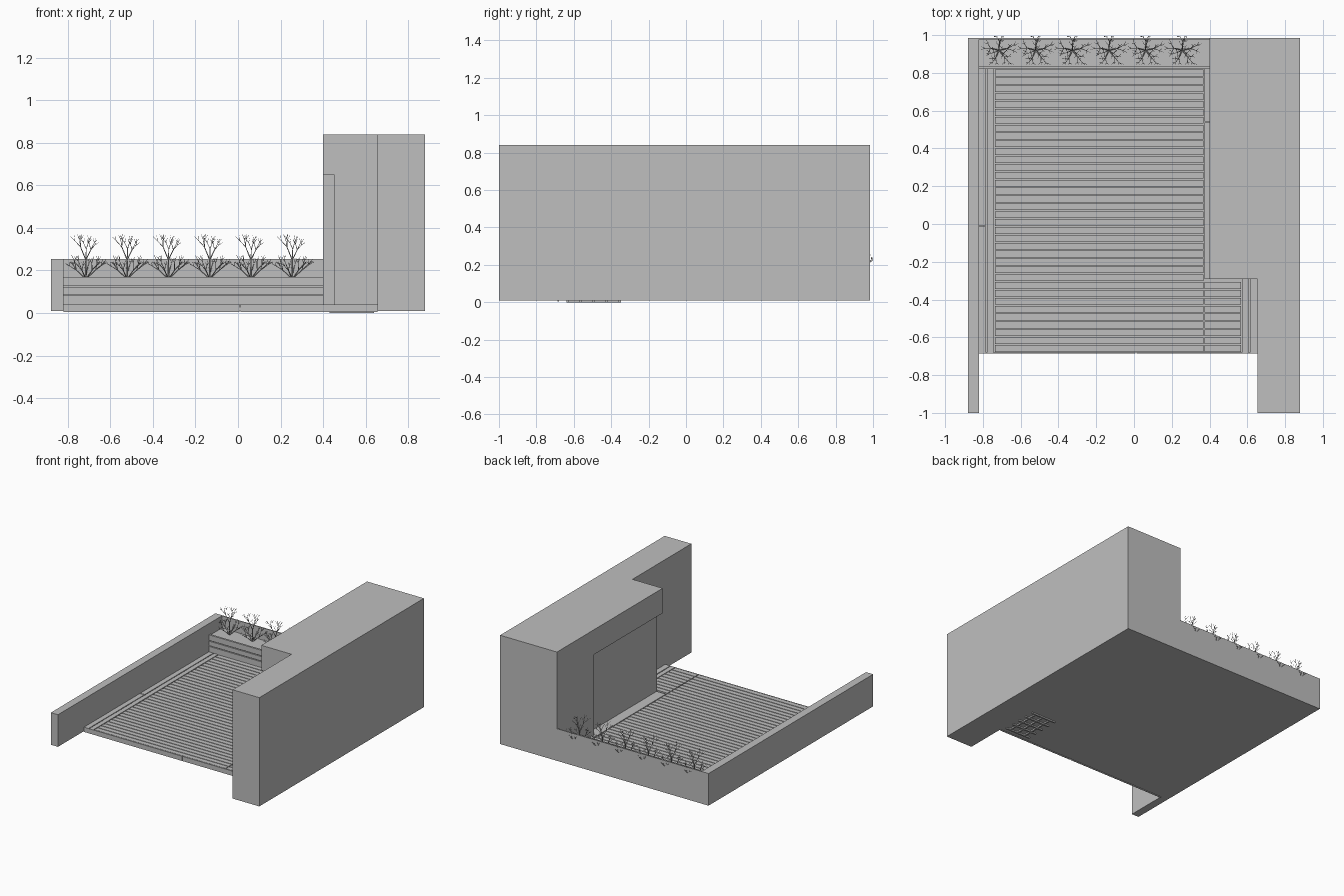
import bpy, bmesh, math, random
from mathutils import Vector, Matrix

cube = bpy.data.objects.get("Cube")
if cube:
    bpy.data.objects.remove(cube, do_unlink=True)

grey = bpy.data.materials.new("plain grey")
grey.use_nodes = True
COLOUR = (0.52, 0.52, 0.52, 1)
grey.diffuse_color = COLOUR
grey.node_tree.nodes["Principled BSDF"].inputs["Base Color"].default_value = COLOUR


def finish(name, bm):
    mesh = bpy.data.meshes.new(name)
    bmesh.ops.recalc_face_normals(bm, faces=bm.faces)
    bm.to_mesh(mesh)
    bm.free()
    mesh.materials.append(grey)
    obj = bpy.data.objects.new(name, mesh)
    bpy.context.collection.objects.link(obj)
    return obj


def add_box(bm, x, y, z):
    """Box from three (low, high) ranges."""
    size = [hi - lo for lo, hi in (x, y, z)]
    mid = [(hi + lo) / 2 for lo, hi in (x, y, z)]
    bmesh.ops.create_cube(bm, size=1, matrix=Matrix.Translation(mid) @ Matrix.Diagonal(size + [1]))


def boxes(name, items):
    bm = bmesh.new()
    for item in items:
        add_box(bm, *item)
    return finish(name, bm)


def prism(name, outline, z):
    bm = bmesh.new()
    face = bm.faces.new([bm.verts.new((x, y, z[0])) for x, y in outline])
    top = bmesh.ops.extrude_face_region(bm, geom=[face])["geom"]
    bmesh.ops.translate(bm, vec=(0, 0, z[1] - z[0]),
                        verts=[v for v in top if isinstance(v, bmesh.types.BMVert)])
    return finish(name, bm)


# Main levels and edges
LEFT, HOUSE, PORCH, SIDE = -0.82, 0.40, 0.655, 0.88
FRONT, BACK, STEP, BED = -0.68, 0.985, -0.29, 0.82
GROUND, DECK = 0.01, 0.04
GAP = 0.006

# House block with a stepped front and a recess along the deck
house = prism("house_block", [(HOUSE, STEP), (PORCH, STEP), (PORCH, -1), (SIDE, -1),
                              (SIDE, BACK), (HOUSE, BACK)], (GROUND, 0.84))
cutter = boxes("recess_cutter", [((0.3, 0.45), (-0.4, 0.54), (DECK, 0.65))])
cutter.hide_render = True
cutter.hide_set(True)
cutter.display_type = 'WIRE'
cut = house.modifiers.new("recess", 'BOOLEAN')
cut.operation = 'DIFFERENCE'
cut.solver = 'EXACT'
cut.object = cutter

# Garden walls
boxes("side_wall", [((-SIDE, LEFT), (-1, BACK), (GROUND, 0.255))])
boxes("back_wall", [((LEFT, HOUSE), (BACK - 0.008, BACK), (GROUND, 0.255))])

# Deck base and front fascia in two lengths
prism("deck_base", [(LEFT, FRONT), (PORCH, FRONT), (PORCH, STEP), (HOUSE, STEP),
                    (HOUSE, BED), (LEFT, BED)], (GROUND, 0.026))
boxes("deck_fascia", [((LEFT, 0.008), (FRONT - 0.006, FRONT), (0.004, DECK)),
                      ((0.012, PORCH), (FRONT - 0.006, FRONT), (0.004, DECK))])

# Deck boards running across, with a short set beside the porch
boards = []
COUNT = 36
pitch = (BED - FRONT) / COUNT
for i in range(COUNT):
    y = FRONT + i * pitch
    rows = (y + GAP / 2, y + pitch - GAP / 2)
    boards.append(((-0.737, 0.367), rows, (0.025, DECK)))
    if rows[1] < STEP + 0.01:
        boards.append(((0.373, 0.567), rows, (0.025, DECK)))
boxes("deck_boards", boards)

# Border boards running front to back
borders = []
for x0, x1, y0, y1 in [(LEFT, -0.783, FRONT, -0.013), (LEFT, -0.783, -0.007, BED),
                       (-0.777, -0.743, FRONT, BED),
                       (0.373, HOUSE, STEP, 0.537), (0.373, HOUSE, 0.543, BED),
                       (0.573, 0.607, FRONT, STEP), (0.613, PORCH, FRONT, STEP)]:
    borders.append(((x0, x1), (y0, y1), (0.025, DECK)))
boxes("deck_borders", borders)

# Frame under the porch end of the deck
frame = [((0.43, 0.64), (y, y + 0.012), (0, GROUND)) for y in (-0.64, -0.57, -0.5, -0.43, -0.36)]
frame += [((x, x + 0.012), (-0.64, -0.36), (0, GROUND)) for x in (0.47, 0.535, 0.6)]
boxes("porch_underframe", frame)

# Raised bed: three stacked sleepers, backing and soil
sleepers = [((LEFT, HOUSE), (BED, BED + 0.015), (z0, z1))
            for z0, z1 in ((GROUND, 0.082), (0.088, 0.122), (0.128, 0.17))]
boxes("bed_sleepers", sleepers)
boxes("bed_soil", [((LEFT, HOUSE), (BED + 0.008, BACK - 0.008), (GROUND, 0.162))])

# Bare shrubs: one branching mesh shared by all six
rng = random.Random(4)
shrub_bm = bmesh.new()


def twig(start, direction, length, radius, depth):
    direction = direction.normalized()
    end = start + direction * length
    end.y = max(-0.075, min(0.075, end.y))
    end.x = max(-0.105, min(0.105, end.x))
    line = end - start
    if line.length < 0.002:
        return
    spin = line.to_track_quat('Z', 'Y').to_matrix().to_4x4()
    bmesh.ops.create_cone(shrub_bm, cap_ends=True, segments=5, radius1=radius,
                          radius2=radius * 0.65, depth=line.length,
                          matrix=Matrix.Translation((start + end) / 2) @ spin)
    if depth == 0:
        return
    turn = rng.uniform(0, math.tau)
    for k in range(3):
        a = turn + k * math.tau / 3
        spread = Vector((math.cos(a), math.sin(a), 0.3)) * rng.uniform(0.5, 0.8)
        twig(end, direction + spread, length * rng.uniform(0.55, 0.75), radius * 0.62, depth - 1)


root = Vector((0, 0, 0))
twig(root, Vector((0, 0, 1)), 0.09, 0.0045, 3)
for angle in (0.2, 1.5, 2.9, 4.3, 5.4):
    lean = Vector((math.cos(angle), math.sin(angle), 0.9))
    twig(root, lean, 0.062, 0.0035, 2)
first = finish("shrub", shrub_bm)
for i in range(6):
    shrub = first if i == 0 else bpy.data.objects.new("shrub", first.data)
    if i:
        bpy.context.collection.objects.link(shrub)
    shrub.location = (-0.715 + i * 0.194, 0.92, 0.16)
